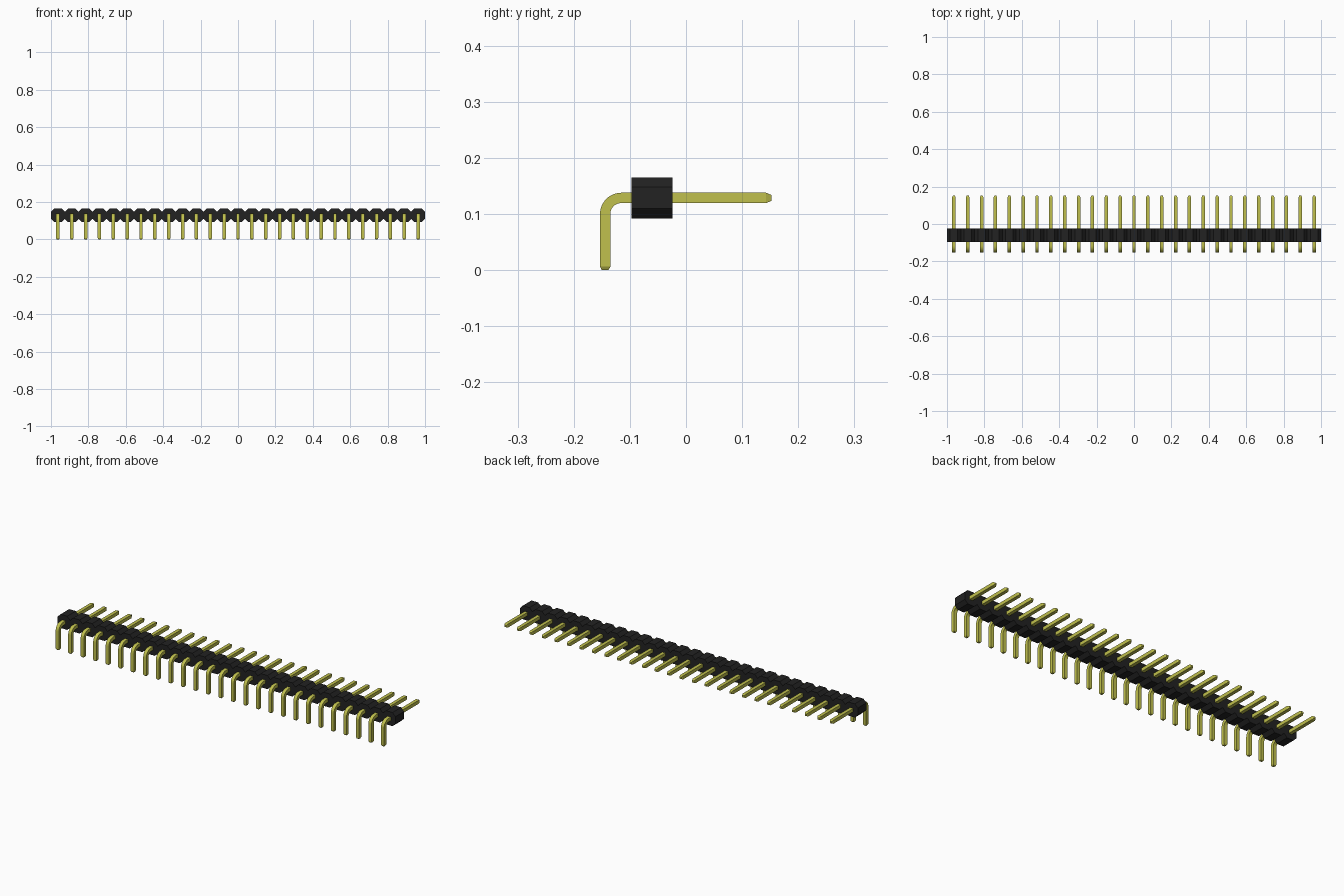
import bpy, bmesh, math
from mathutils import Vector

if "Cube" in bpy.data.objects:
    bpy.data.objects.remove(bpy.data.objects["Cube"])

COUNT = 27
PITCH = 2 / COUNT
PIN_Z = 0.1285          # height of the horizontal pin axis
LEG_Y = -0.144          # depth of the vertical pin axis
HALF_PIN = 0.0092


def make_material(name, color, roughness):
    mat = bpy.data.materials.new(name)
    mat.use_nodes = True
    mat.diffuse_color = (*color, 1)
    bsdf = mat.node_tree.nodes["Principled BSDF"]
    bsdf.inputs["Base Color"].default_value = (*color, 1)
    bsdf.inputs["Roughness"].default_value = roughness
    return mat


def make_object(name, bm, mat):
    bmesh.ops.recalc_face_normals(bm, faces=bm.faces)
    mesh = bpy.data.meshes.new(name)
    bm.to_mesh(mesh)
    bm.free()
    mesh.materials.append(mat)
    obj = bpy.data.objects.new(name, mesh)
    bpy.context.collection.objects.link(obj)
    return obj


black = make_material("black plastic", (0.016, 0.016, 0.016), 0.6)
gold = make_material("yellow metal", (0.53, 0.53, 0.075), 0.4)

# Housing: a row of joined octagons pushed through the depth
bm = bmesh.new()
half_w, half_h, cut = PITCH / 2, 0.0365, 0.0175
corners = [(half_w, half_h - cut), (half_w - cut, half_h)]
corners += [(-x, z) for x, z in reversed(corners)]
corners += [(-x, -z) for x, z in corners]
for i in range(COUNT):
    cx = (i + 0.5) * PITCH - 1
    bm.faces.new([bm.verts.new((cx + x, -0.097, PIN_Z + z)) for x, z in corners])
bmesh.ops.remove_doubles(bm, verts=bm.verts, dist=0.0005)
extruded = bmesh.ops.extrude_face_region(bm, geom=bm.faces[:])
moved = [v for v in extruded["geom"] if isinstance(v, bmesh.types.BMVert)]
bmesh.ops.translate(bm, verts=moved, vec=(0, 0.073, 0))
make_object("housing", bm, black)

# Pin path stations: y, z, direction angle of the path, section scale
RADIUS, STEPS = 0.0285, 10
stations = [(LEG_Y, 0, 90, 0.65), (LEG_Y, 0.006, 90, 1)]
for k in range(STEPS + 1):
    a = math.radians(180 - 90 * k / STEPS)
    stations.append((LEG_Y + RADIUS + RADIUS * math.cos(a),
                     PIN_Z - RADIUS + RADIUS * math.sin(a),
                     math.degrees(a) - 90, 1))
stations += [(0.143, PIN_Z, 0, 1), (0.1525, PIN_Z, 0, 0.55)]

# Bent square pin with tapered tips
bm = bmesh.new()
rings = []
for y, z, angle, scale in stations:
    a = math.radians(angle)
    normal = Vector((0, -math.sin(a), math.cos(a)))
    side = Vector((1, 0, 0))
    rings.append([bm.verts.new(Vector((0, y, z)) + (side * s + normal * n) * HALF_PIN * scale)
                  for s, n in ((-1, -1), (1, -1), (1, 1), (-1, 1))])
for lower, upper in zip(rings, rings[1:]):
    for j in range(4):
        k = (j + 1) % 4
        bm.faces.new((lower[j], lower[k], upper[k], upper[j]))
bm.faces.new(rings[0])
bm.faces.new(rings[-1])
pin = make_object("pin_1", bm, gold)
bpy.ops.object.select_all(action="DESELECT")
pin.select_set(True)
bpy.context.view_layer.objects.active = pin
bpy.ops.object.shade_smooth_by_angle(angle=math.radians(15))

# Repeat the pin along the housing
for i in range(COUNT):
    obj = pin if i == 0 else pin.copy()
    obj.name = f"pin_{i + 1}"
    obj.location.x = (i + 0.5) * PITCH - 1
    if i:
        bpy.context.collection.objects.link(obj)
